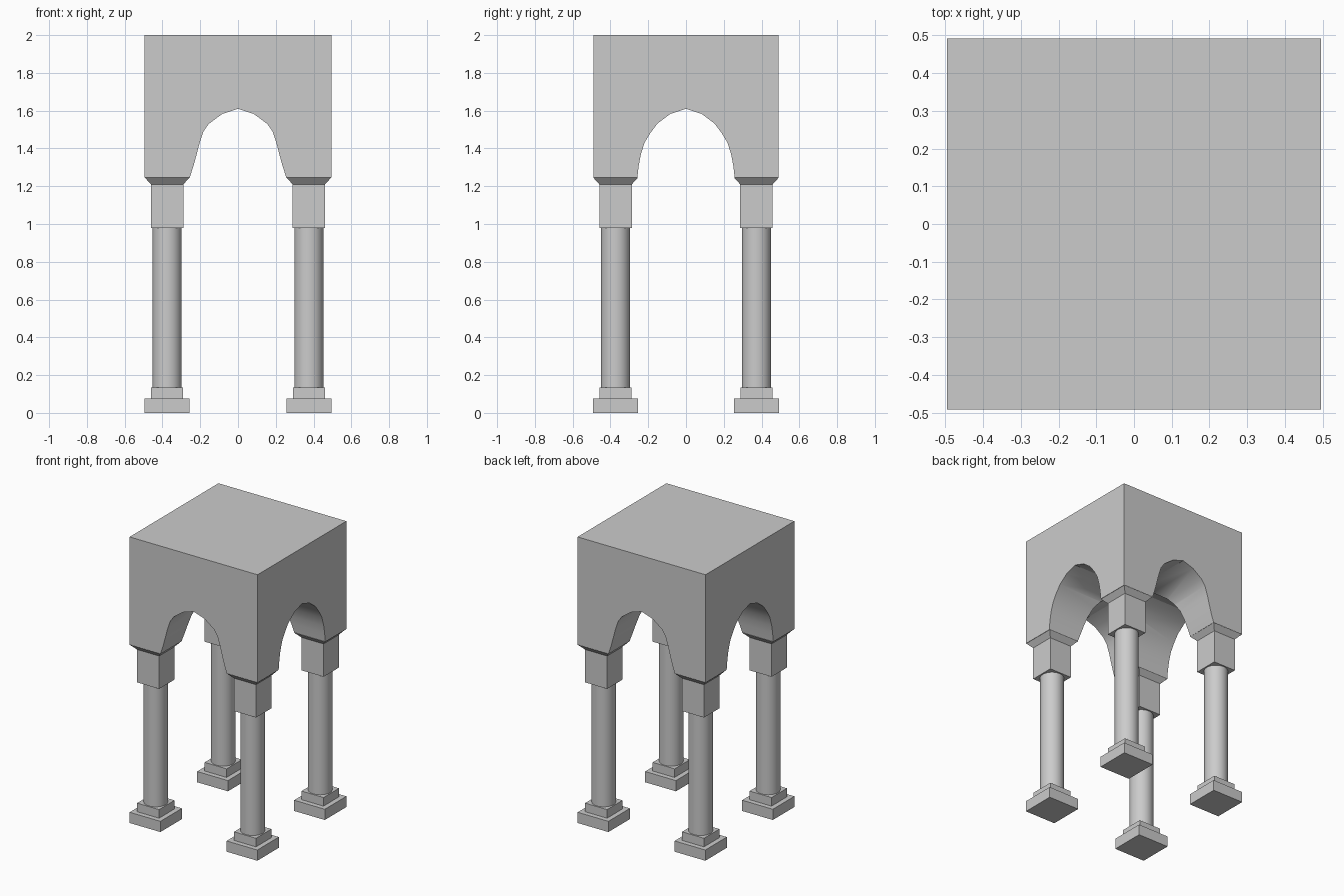
import bpy
import math

if "Cube" in bpy.data.objects:
    bpy.data.objects.remove(bpy.data.objects["Cube"], do_unlink=True)

stone = bpy.data.materials.new("grey_stone")
stone.use_nodes = True
GREY = (0.6, 0.6, 0.6, 1)
stone.diffuse_color = GREY
stone.node_tree.nodes["Principled BSDF"].inputs["Base Color"].default_value = GREY


def mesh_object(name, verts, faces):
    mesh = bpy.data.meshes.new(name)
    mesh.from_pydata(verts, [], faces)
    mesh.materials.append(stone)
    obj = bpy.data.objects.new(name, mesh)
    bpy.context.collection.objects.link(obj)
    return obj


def loft(name, rings):
    """Closed solid through a stack of rings with equal vertex counts."""
    n = len(rings[0])
    verts = [v for ring in rings for v in ring]
    faces = [list(range(n))[::-1], [(len(rings) - 1) * n + i for i in range(n)]]
    for r in range(len(rings) - 1):
        for i in range(n):
            j = (i + 1) % n
            faces.append([r * n + i, r * n + j, (r + 1) * n + j, (r + 1) * n + i])
    return mesh_object(name, verts, faces)


def square(cx, cy, half, z):
    return [(cx + sx * half, cy + sy * half, z)
            for sx, sy in ((-1, -1), (1, -1), (1, 1), (-1, 1))]


def smooth(obj, angle):
    bpy.ops.object.select_all(action="DESELECT")
    obj.select_set(True)
    bpy.context.view_layer.objects.active = obj
    bpy.ops.object.shade_smooth_by_angle(angle=math.radians(angle))


# Canopy block, carved by two crossing arches into a groin vault
W, D = 0.495, 0.491
canopy = loft("canopy", [[(-W, -D, z), (W, -D, z), (W, D, z), (-W, D, z)]
                         for z in (1.245, 2.0)])

front_arch = [(0.256, 1.245), (0.235, 1.31), (0.22, 1.365), (0.203, 1.43),
              (0.183, 1.49), (0.155, 1.53), (0.083, 1.583)]
side_arch = [(0.258, 1.245), (0.25, 1.31), (0.24, 1.365), (0.22, 1.43),
             (0.19, 1.48), (0.15, 1.533), (0.083, 1.583)]

for label, half, along_y in (("front", front_arch, True), ("side", side_arch, False)):
    half = [(half[0][0], 1.1)] + half
    outline = half + [(0, 1.61)] + [(-a, z) for a, z in reversed(half)]
    rings = [[(a, -s, z) if along_y else (s, a, z) for a, z in outline]
             for s in (1, -1)]
    if along_y:
        rings = [[(x, -y, z) for x, y, z in ring] for ring in rings]
    else:
        rings.reverse()
    cutter = loft(label + "_arch_cutter", rings)
    # Consistent outward normals for the cut
    bpy.ops.object.select_all(action="DESELECT")
    cutter.select_set(True)
    bpy.context.view_layer.objects.active = cutter
    bpy.ops.object.mode_set(mode="EDIT")
    bpy.ops.mesh.select_all(action="SELECT")
    bpy.ops.mesh.normals_make_consistent(inside=False)
    bpy.ops.object.mode_set(mode="OBJECT")
    cut = canopy.modifiers.new(label + "_arch", "BOOLEAN")
    cut.operation = "DIFFERENCE"
    cut.solver = "EXACT"
    cut.object = cutter
    bpy.context.view_layer.objects.active = canopy
    bpy.ops.object.modifier_apply(modifier=cut.name)
    bpy.data.objects.remove(cutter, do_unlink=True)
smooth(canopy, 32)

# Four legs: stepped base, round shaft, square capital flaring to the canopy
for side, sx in (("left", 1), ("right", -1)):
    for end, sy in (("front", -1), ("back", 1)):
        cx, cy = sx * 0.375, sy * 0.373
        tag = f"{end}_{side}_"
        loft(tag + "plinth", [square(cx, cy, 0.119, z) for z in (0, 0.075)])
        loft(tag + "base_step", [square(cx, cy, 0.085, z) for z in (0.075, 0.135)])
        loft(tag + "capital", [square(cx, cy, 0.086, 0.98), square(cx, cy, 0.086, 1.21),
                               square(cx, cy, 0.1185, 1.246)])
        bpy.ops.mesh.primitive_cylinder_add(vertices=32, radius=0.077, depth=0.845,
                                            location=(cx, cy, 0.5575))
        shaft = bpy.context.object
        shaft.name = tag + "column"
        shaft.data.materials.append(stone)
        smooth(shaft, 40)
